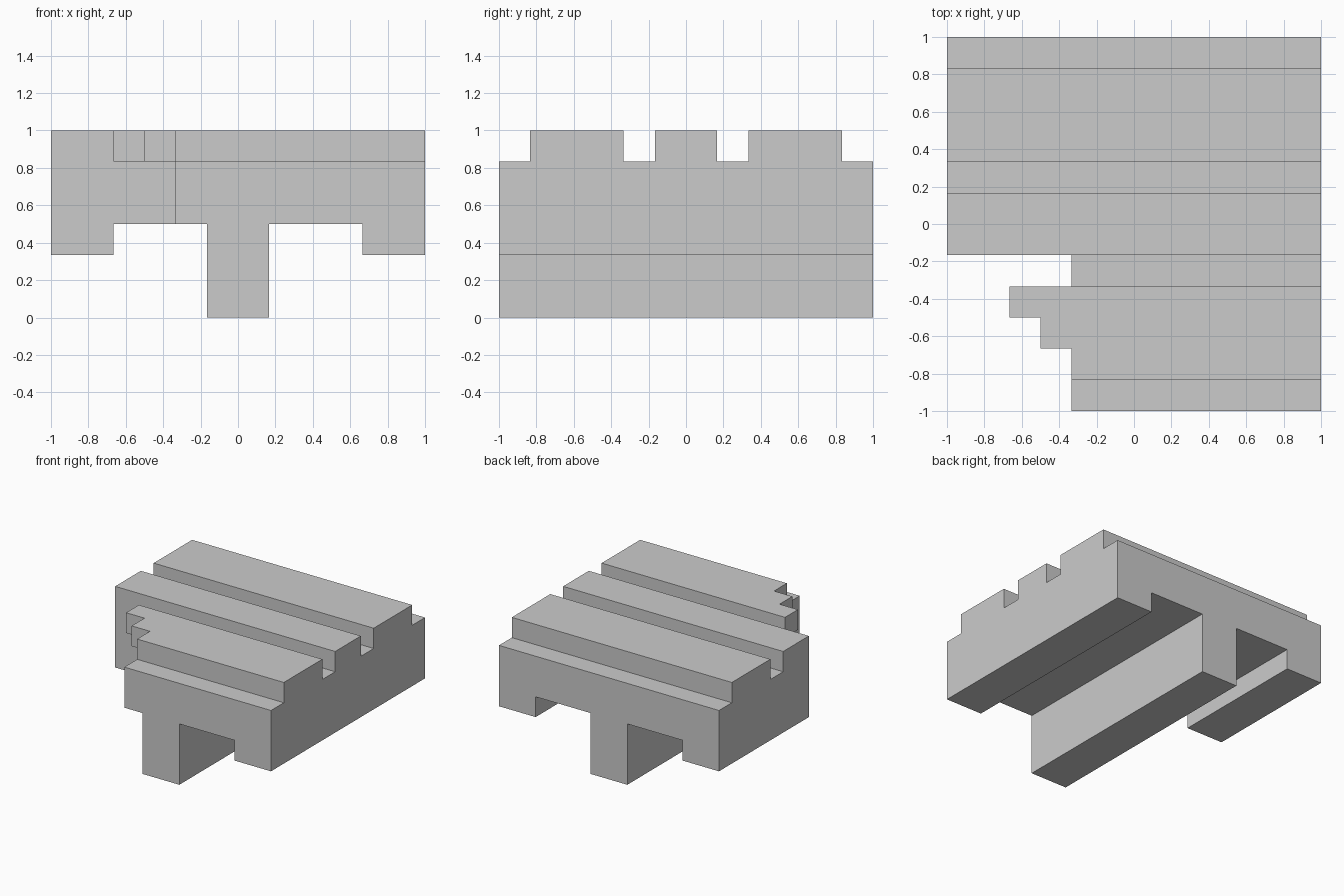
import bpy, bmesh
from mathutils import Vector, Matrix

if "Cube" in bpy.data.objects:
    bpy.data.objects.remove(bpy.data.objects["Cube"])

# Everything is laid out on an integer grid, 6 cells per unit, then scaled down.
CELL = 1 / 6


def prism(name, points, depth):
    """Closed prism from a loop of 3D points swept along depth."""
    bm = bmesh.new()
    face = bm.faces.new([bm.verts.new(p) for p in points])
    swept = bmesh.ops.extrude_face_region(bm, geom=[face], use_keep_orig=True)
    bmesh.ops.translate(bm, vec=Vector(depth),
                        verts=[v for v in swept["geom"] if isinstance(v, bmesh.types.BMVert)])
    bmesh.ops.recalc_face_normals(bm, faces=bm.faces)
    mesh = bpy.data.meshes.new(name)
    bm.to_mesh(mesh)
    bm.free()
    obj = bpy.data.objects.new(name, mesh)
    bpy.context.collection.objects.link(obj)
    return obj


def box(name, x0, x1, y0, y1, z0, z1):
    return prism(name, [(x0, y0, z0), (x1, y0, z0), (x1, y1, z0), (x0, y1, z0)], (0, 0, z1 - z0))


def cut(target, cutter):
    """Subtract cutter from target and discard it."""
    cutter.hide_render = True
    mod = target.modifiers.new("cut", 'BOOLEAN')
    mod.operation, mod.solver, mod.object = 'DIFFERENCE', 'EXACT', cutter
    bpy.context.view_layer.objects.active = target
    bpy.ops.object.modifier_apply(modifier=mod.name)
    bpy.data.objects.remove(cutter)


# Slab with a tall centre rail and two short side rails underneath
half = [(1, 0), (1, 3), (4, 3), (4, 2), (6, 2), (6, 6)]
profile = half + [(-x, z) for x, z in reversed(half)]
body = prism("rail_block", [(x, -6, z) for x, z in profile], (0, 12, 0))

# Steps at front and back, and two grooves across the top
for y0, y1 in [(-7, -5), (-2, -1), (1, 2), (5, 7)]:
    cut(body, box("groove_cutter", -7, 7, y0, y1, 5, 7))

# Missing front left corner, leaving a stepped tab in the top layer
cut(body, box("corner_cutter", -7, -2, -7, -1, -1, 5))
tab_outline = [(-7, -7), (-2, -7), (-2, -4), (-3, -4), (-3, -3),
               (-4, -3), (-4, -2), (-2, -2), (-2, -1), (-7, -1)]
cut(body, prism("tab_cutter", [(x, y, 4) for x, y in tab_outline], (0, 0, 3)))

# Scale to final size
body.data.transform(Matrix.Scale(CELL, 4))
